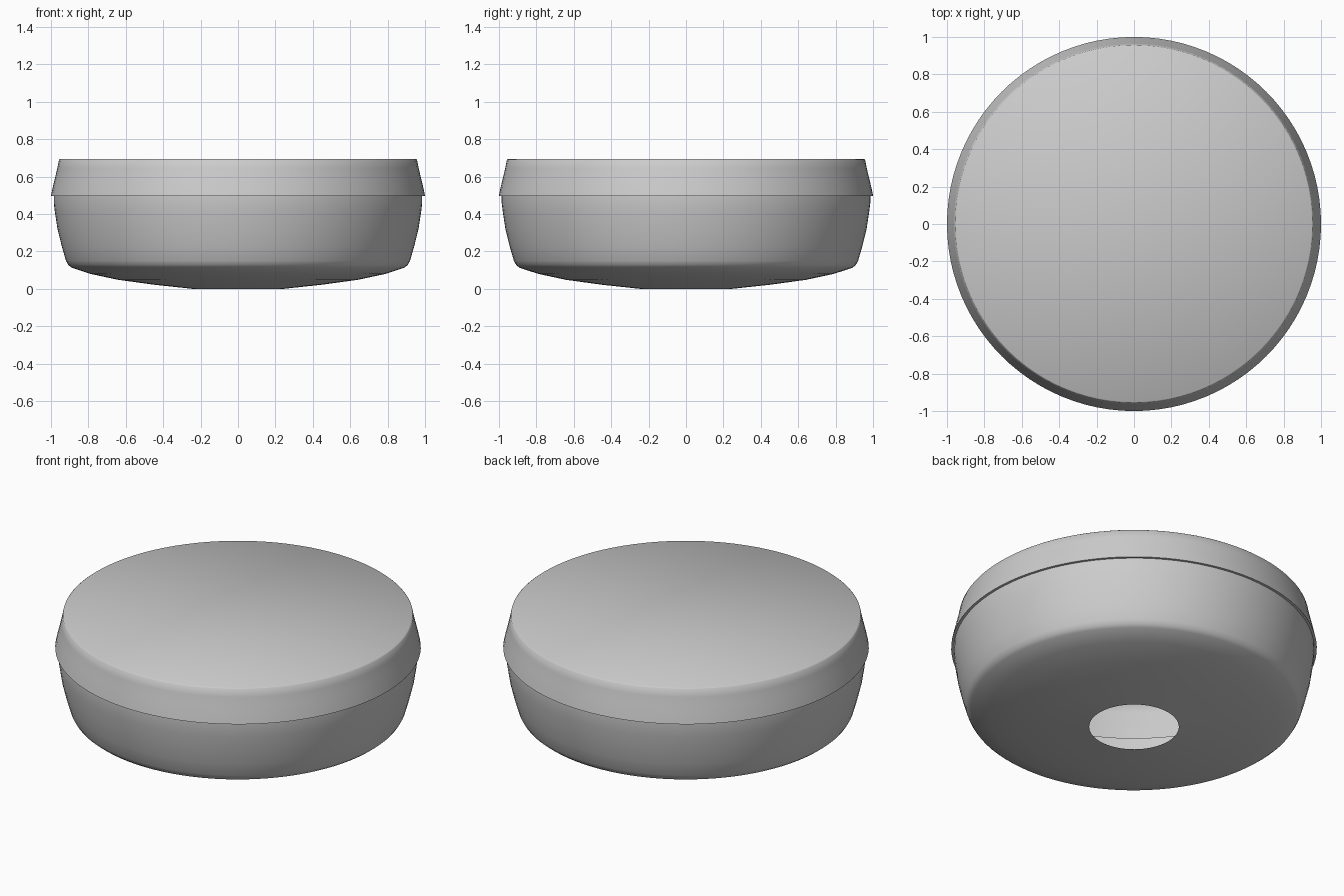
import bpy, math

if "Cube" in bpy.data.objects:
    bpy.data.objects.remove(bpy.data.objects["Cube"])

SIDES = 96

mat = bpy.data.materials.new("plain_grey")
mat.diffuse_color = (0.6, 0.6, 0.6, 1)
mat.use_nodes = True
mat.node_tree.nodes["Principled BSDF"].inputs["Base Color"].default_value = mat.diffuse_color


def lathe(name, profile, cap_last=False):
    """Revolve an open (radius, height) profile around z."""
    verts, faces = [], []
    for r, z in profile:
        for i in range(SIDES):
            a = 2 * math.pi * i / SIDES
            verts.append((r * math.cos(a), r * math.sin(a), z))
    for k in range(len(profile) - 1):
        for i in range(SIDES):
            j = (i + 1) % SIDES
            faces.append((k * SIDES + i, k * SIDES + j,
                          (k + 1) * SIDES + j, (k + 1) * SIDES + i))
    if cap_last:
        faces.append(tuple(range((len(profile) - 1) * SIDES, len(profile) * SIDES)))
    me = bpy.data.meshes.new(name)
    me.from_pydata(verts, [], faces)
    me.materials.append(mat)
    ob = bpy.data.objects.new(name, me)
    bpy.context.collection.objects.link(ob)
    bpy.ops.object.select_all(action='DESELECT')
    ob.select_set(True)
    bpy.context.view_layer.objects.active = ob
    bpy.ops.object.shade_smooth_by_angle(angle=math.radians(40))
    return ob


# Hollow bowl, open at the top, with a round hole in the shallow base
lathe("bowl", [(0.245, 0.0), (0.45, 0.022), (0.64, 0.048), (0.79, 0.08),
               (0.89, 0.113), (0.907, 0.127), (0.92, 0.15), (0.943, 0.23),
               (0.965, 0.32), (0.979, 0.41), (0.985, 0.46), (0.985, 0.497)])

# Lid: narrow lip under the rim, flared side and flat top
lathe("lid", [(0.985, 0.497), (1.0, 0.497), (0.99, 0.545), (0.979, 0.59),
              (0.966, 0.645), (0.957, 0.69), (0.951, 0.695)], cap_last=True)
